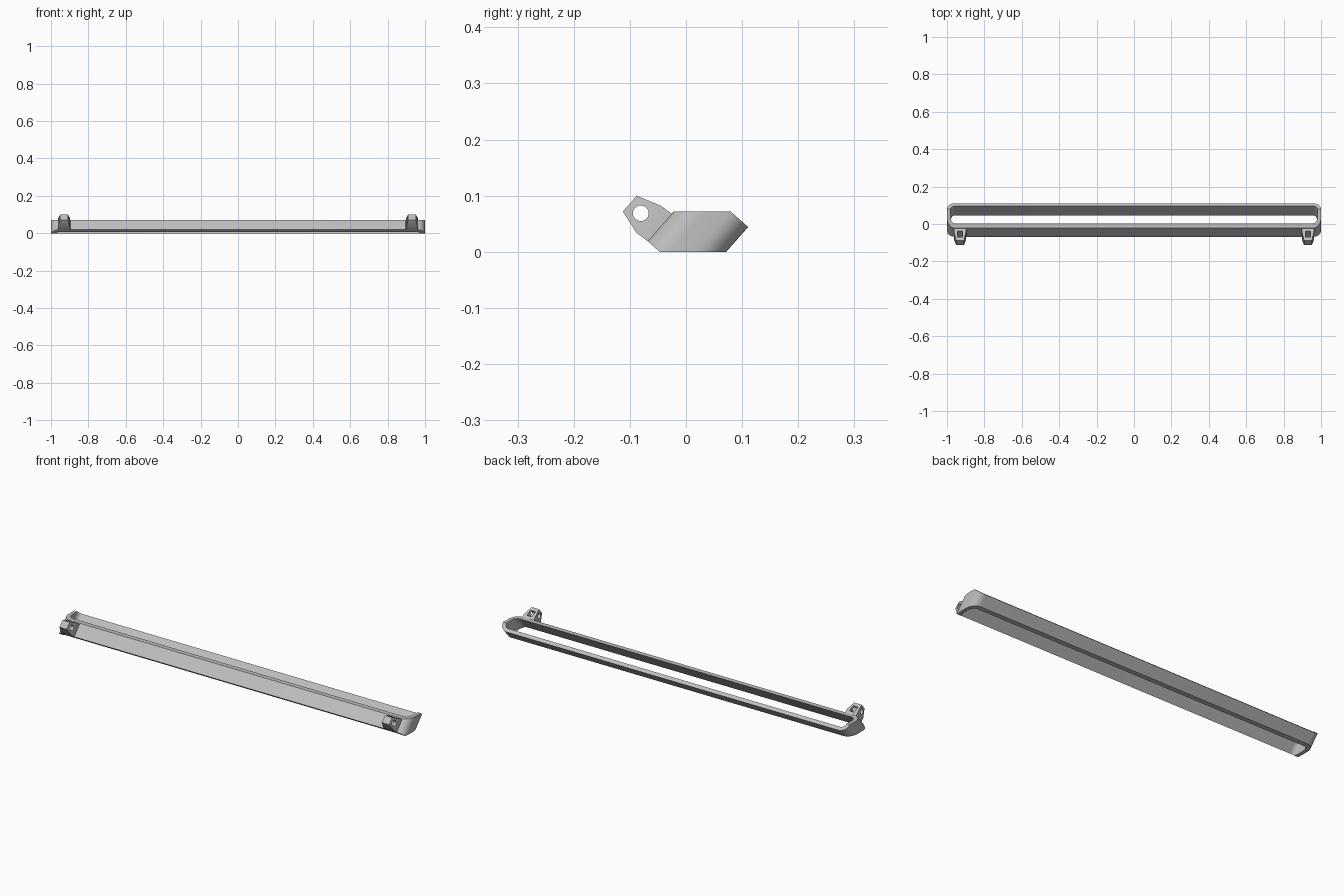
import bpy, bmesh, math
from mathutils import Vector

cube = bpy.data.objects.get("Cube")
if cube:
    bpy.data.objects.remove(cube, do_unlink=True)

grey = bpy.data.materials.new("mid grey")
grey.use_nodes = True
colour = (0.52, 0.52, 0.52, 1)
grey.diffuse_color = colour
grey.node_tree.nodes["Principled BSDF"].inputs["Base Color"].default_value = colour

# Slanted frame: u runs up the leaning walls, v runs across them
U = Vector((0, 0.66, 0.75))
V = Vector((0, 0.75, -0.66))


def place(x, u, v):
    return Vector((x, 0, 0)) + U * u + V * v


def loft(name, sections):
    """Closed solid through matching loops of points."""
    bm = bmesh.new()
    rings = [[bm.verts.new(p) for p in s] for s in sections]
    n = len(rings[0])
    for a, b in zip(rings, rings[1:]):
        for i in range(n):
            j = (i + 1) % n
            bm.faces.new((a[i], a[j], b[j], b[i]))
    bm.faces.new(rings[0])
    bm.faces.new(rings[-1])
    bmesh.ops.recalc_face_normals(bm, faces=bm.faces)
    mesh = bpy.data.meshes.new(name)
    bm.to_mesh(mesh)
    bm.free()
    mesh.materials.append(grey)
    obj = bpy.data.objects.new(name, mesh)
    bpy.context.collection.objects.link(obj)
    return obj


def combine(obj, cutter, operation):
    mod = obj.modifiers.new("cut", "BOOLEAN")
    mod.operation = operation
    mod.solver = "EXACT"
    mod.object = cutter
    bpy.context.view_layer.objects.active = obj
    bpy.ops.object.modifier_apply(modifier=mod.name)
    bpy.data.objects.remove(cutter, do_unlink=True)


def smooth(obj):
    bpy.ops.object.select_all(action="DESELECT")
    obj.select_set(True)
    bpy.context.view_layer.objects.active = obj
    bpy.ops.object.shade_smooth_by_angle(angle=math.radians(30))


def rounded(inset, radius, u, steps=8):
    """Rounded rectangle in the x-v plane at height u."""
    hx, hv, mid = 1 - inset, 0.059 - inset, -0.005
    points = []
    for k, (sx, sv) in enumerate(((1, 1), (-1, 1), (-1, -1), (1, -1))):
        for i in range(steps + 1):
            a = math.pi / 2 * (k + i / steps)
            points.append(place(sx * (hx - radius) + radius * math.cos(a), u,
                                mid + sv * (hv - radius) + radius * math.sin(a)))
    return points


def box(name, xs, ys, zs, slanted=False):
    make = place if slanted else (lambda x, y, z: Vector((x, y, z)))
    return loft(name, [[make(x, y, z) for y, z in
                        ((ys[0], zs[0]), (ys[1], zs[0]), (ys[1], zs[1]), (ys[0], zs[1]))]
                       for x in xs])


# Long leaning ring, trimmed flat at the bottom and top
frame = loft("frame", [rounded(0, 0.042, u) for u in (-0.031, 0.1065)])
combine(frame, loft("opening", [rounded(0.019, 0.025, u) for u in (-0.2, 0.2)]), "DIFFERENCE")
combine(frame, box("trim", (-1.2, 1.2), (-0.3, 0.3), (0, 0.072)), "INTERSECT")
smooth(frame)

# Tapered hinge lugs with a pin hole and a slot in the upper face
for side, cx in (("right", -0.93), ("left", 0.93)):
    shape = ((-0.056, 0.034, -0.030, 0.035), (-0.088, 0.031, -0.033, 0.032),
             (-0.132, 0.021, -0.0206, 0.017))
    lug = loft(side + "_hinge_lug",
               [[place(cx + s * w, u, v) for s, u in ((-1, lo), (1, lo), (1, hi), (-1, hi))]
                for v, w, lo, hi in shape])
    pin = [[place(x, -0.0017 + 0.014 * math.cos(a), -0.106 + 0.014 * math.sin(a))
            for a in (math.tau * i / 24 for i in range(24))]
           for x in (cx - 0.1, cx + 0.1)]
    combine(lug, loft("pin_hole", pin), "DIFFERENCE")
    combine(lug, box("slot", (cx - 0.014, cx + 0.014), (-0.01, 0.06), (-0.113, -0.08), True),
            "DIFFERENCE")
    smooth(lug)
